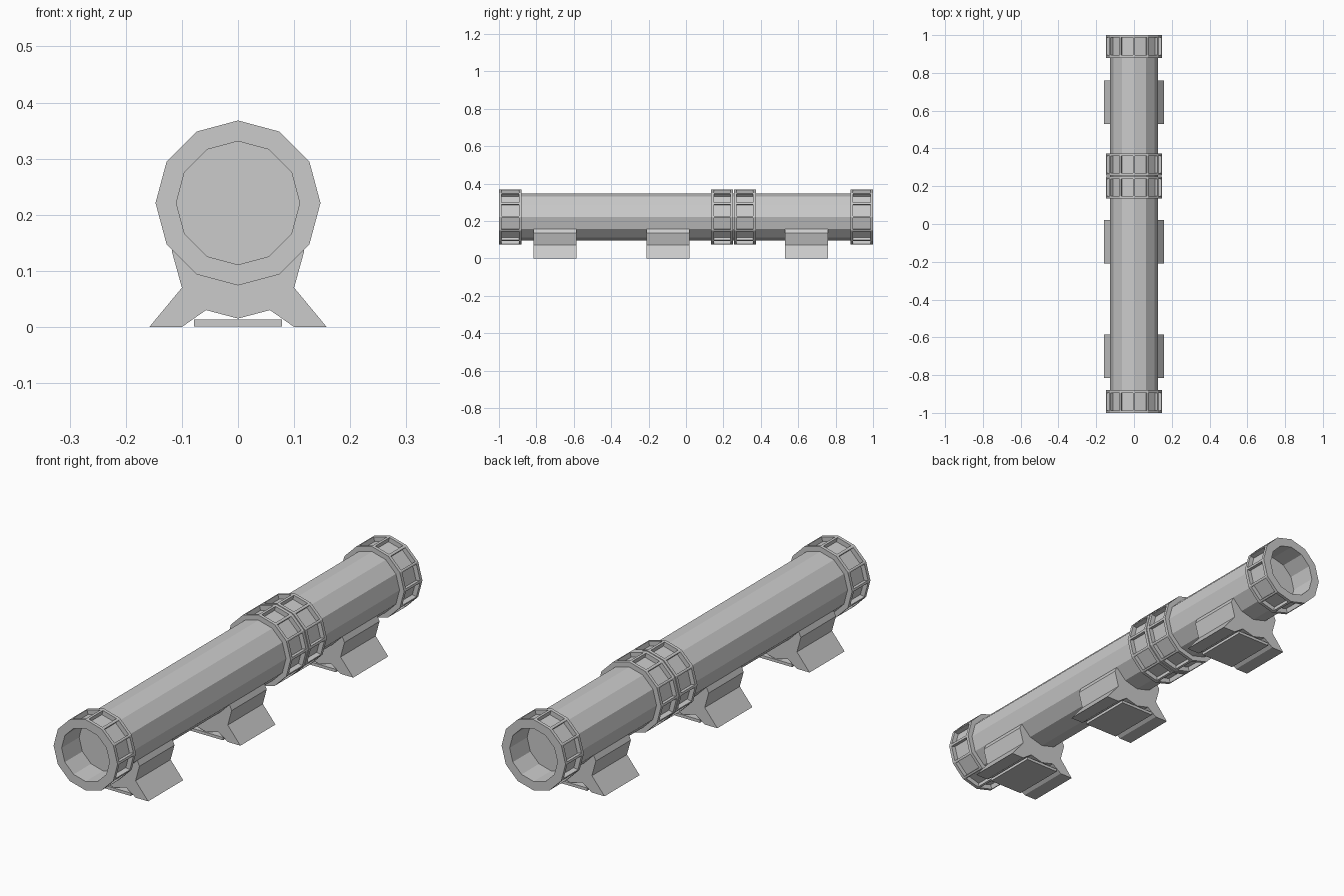
import bpy, bmesh
from math import sin, cos, pi

if "Cube" in bpy.data.objects:
    bpy.data.objects.remove(bpy.data.objects["Cube"])

N = 12            # sides of the pipe
ZC = 0.221        # pipe axis height
R_PIPE, R_RING, R_BORE = 0.126, 0.147, 0.110


def finish(name, bm):
    bmesh.ops.recalc_face_normals(bm, faces=bm.faces)
    me = bpy.data.meshes.new(name)
    bm.to_mesh(me)
    bm.free()
    ob = bpy.data.objects.new(name, me)
    bpy.context.collection.objects.link(ob)
    return ob


def loop(bm, r, y):
    return [bm.verts.new((r * cos(2 * pi * i / N), y, ZC + r * sin(2 * pi * i / N)))
            for i in range(N)]


def bridge(bm, a, b):
    return [bm.faces.new((a[i], a[(i + 1) % N], b[(i + 1) % N], b[i])) for i in range(N)]


def collar(name, y0, y1):
    # ring with a recessed pocket in each outer side
    bm = bmesh.new()
    loops = [loop(bm, r, y) for r, y in
             ((R_RING, y0), (R_RING, y1), (R_BORE, y1), (R_BORE, y0))]
    outer = bridge(bm, loops[0], loops[1])
    for i in range(1, 4):
        bridge(bm, loops[i], loops[(i + 1) % 4])
    bmesh.ops.recalc_face_normals(bm, faces=bm.faces)
    bmesh.ops.inset_individual(bm, faces=outer, thickness=0.008, depth=0)
    # widen the end rims, then sink the pockets
    ym = (y0 + y1) / 2
    for f in outer:
        for v in f.verts:
            v.co.y += 0.008 if v.co.y < ym else -0.008
    sunk = bmesh.ops.extrude_discrete_faces(bm, faces=outer)["faces"]
    for f in sunk:
        f.normal_update()
        n = f.normal.copy()
        for v in f.verts:
            v.co -= n * 0.019
    return finish(name, bm)


def prism(name, pts, y0, y1):
    bm = bmesh.new()
    f = bm.faces.new([bm.verts.new((x, y0, z)) for x, z in pts])
    new = bmesh.ops.extrude_face_region(bm, geom=[f])["geom"]
    for v in new:
        if isinstance(v, bmesh.types.BMVert):
            v.co.y = y1
    return finish(name, bm)


# Pipe body with closed ends set back inside the end collars
bm = bmesh.new()
a, b = loop(bm, R_PIPE, -0.885), loop(bm, R_PIPE, 0.885)
bridge(bm, a, b)
bm.faces.new(a)
bm.faces.new(b)
finish("pipe_body", bm)

# End collars and the double joint collar
for name, y0, y1 in (("front_collar", -1.0, -0.88), ("joint_collar_a", 0.135, 0.252),
                     ("joint_collar_b", 0.256, 0.373), ("back_collar", 0.88, 1.0)):
    collar(name, y0, y1)

# Saddle supports: half profile mirrored across x, with a base plate
half = [(0.10, 0.0), (0.158, 0.0), (0.10, 0.07), (0.118, 0.135), (0.107, 0.159)]
profile = ([(0, 0.015), (0.057, 0.03)] + half
           + [(-x, z) for x, z in reversed(half)] + [(-0.057, 0.03)])
plate = [(-0.078, 0.001), (0.078, 0.001), (0.078, 0.013), (-0.078, 0.013)]
for i, y in enumerate((-0.70, -0.095, 0.645)):
    prism(f"support_{i + 1}", profile, y - 0.115, y + 0.115)
    prism(f"support_plate_{i + 1}", plate, y - 0.115, y + 0.115)
